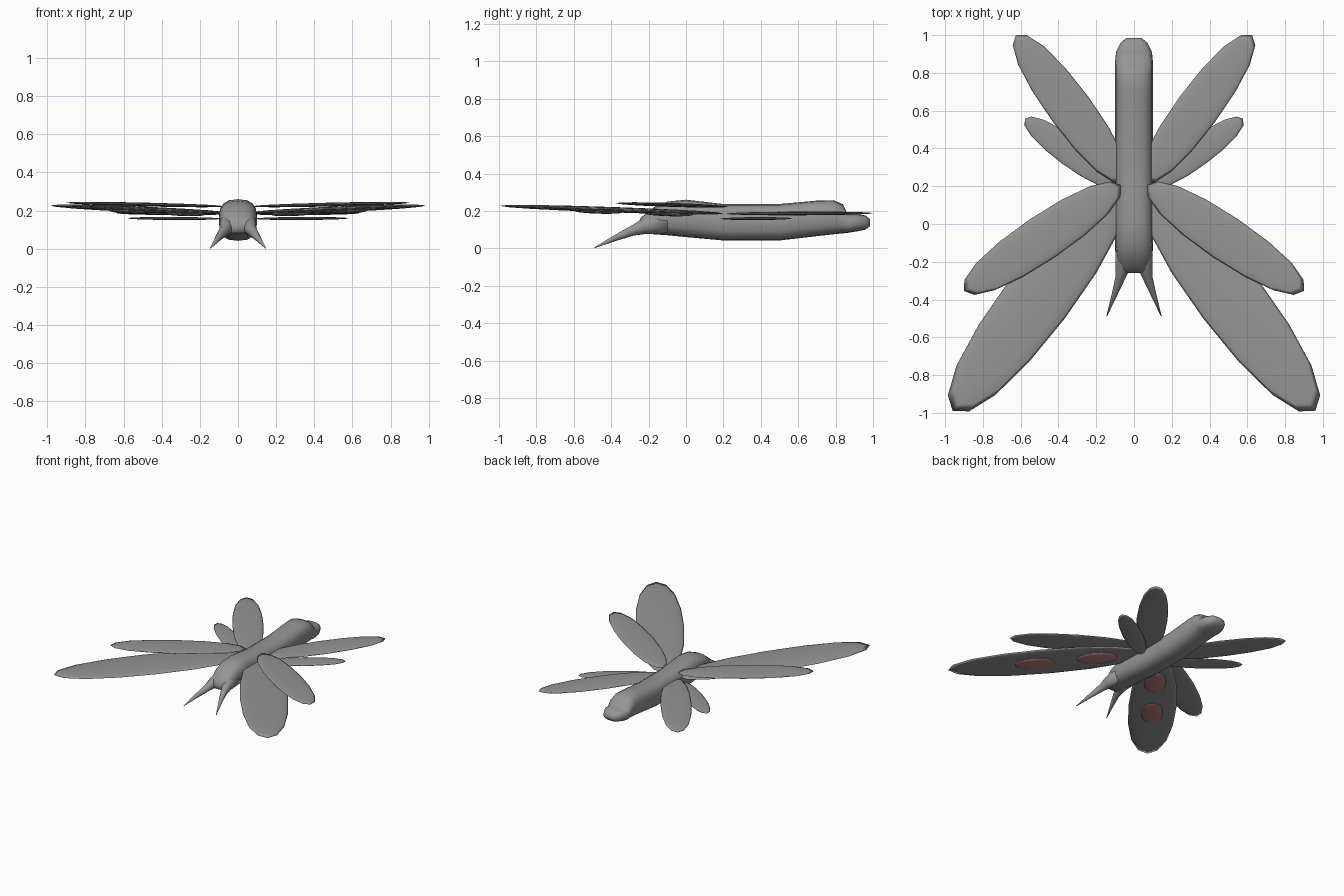
import bpy, math
from mathutils import Vector, Matrix

old = bpy.data.objects.get("Cube")
if old:
    bpy.data.objects.remove(old, do_unlink=True)


def material(name, color):
    m = bpy.data.materials.new(name)
    m.use_nodes = True
    m.diffuse_color = (*color, 1)
    m.node_tree.nodes["Principled BSDF"].inputs["Base Color"].default_value = (*color, 1)
    return m


grey = material("body grey", (0.3, 0.3, 0.3))
red = material("spot red", (0.5, 0.22, 0.22))


def finish(ob, mat):
    ob.data.materials.append(mat)
    for p in ob.data.polygons:
        p.use_smooth = True
    return ob


def pebble(name, mat, half_size, frame):
    """Rounded, flattened block fitted to half_size and placed by frame."""
    bpy.ops.mesh.primitive_cube_add(size=2)
    ob = bpy.context.object
    ob.name = name
    ob.modifiers.new("round", "SUBSURF").levels = 2
    bpy.ops.object.modifier_apply(modifier="round")
    reach = max(v.co.x for v in ob.data.vertices)
    ob.data.transform(frame @ Matrix.Diagonal((*half_size, 1)) @ Matrix.Scale(1 / reach, 4))
    return finish(ob, mat)


def loft(name, mat, sections, sides=16, power=0.75):
    """Skin of rounded rings: centre, half width, half height along y."""
    verts, faces = [], []
    for c, w, h in sections:
        for i in range(sides):
            a = 2 * math.pi * i / sides
            ca, sa = math.cos(a), math.sin(a)
            verts.append((c[0] + w * math.copysign(abs(ca) ** power, ca), c[1],
                          c[2] + h * math.copysign(abs(sa) ** power, sa)))
    for r in range(len(sections) - 1):
        for i in range(sides):
            j = (i + 1) % sides
            a, b = r * sides, (r + 1) * sides
            faces.append((a + i, b + i, b + j, a + j))
    faces.append(tuple(range(sides)))
    faces.append(tuple(reversed(range(len(verts) - sides, len(verts)))))
    me = bpy.data.meshes.new(name)
    me.from_pydata(verts, [], faces)
    ob = bpy.data.objects.new(name, me)
    bpy.context.collection.objects.link(ob)
    return finish(ob, mat)


# Body: y, half width, bottom, top
profile = [(-0.26, 0.05, 0.09, 0.13), (-0.24, 0.075, 0.08, 0.165), (-0.17, 0.092, 0.075, 0.22),
           (-0.1, 0.1, 0.07, 0.25), (0, 0.1, 0.06, 0.26), (0.2, 0.1, 0.042, 0.237),
           (0.5, 0.1, 0.042, 0.237), (0.7, 0.1, 0.065, 0.255), (0.79, 0.1, 0.075, 0.257),
           (0.84, 0.1, 0.08, 0.235), (0.86, 0.1, 0.082, 0.19), (0.91, 0.095, 0.09, 0.185),
           (0.96, 0.07, 0.1, 0.175), (0.985, 0.04, 0.12, 0.155)]
loft("body", grey, [((0, y, (lo + hi) / 2), w, (hi - lo) / 2) for y, w, lo, hi in profile])

# Wings: root, tip, half chord, half thickness
wings = {
    "large_front_wing": ((0.06, 0.2, 0.185), (0.96, -0.99, 0.228), 0.178, 0.014),
    "upper_front_wing": ((0.07, 0.205, 0.222), (0.9, -0.355, 0.242), 0.12, 0.01),
    "small_rear_wing": ((0.09, 0.2, 0.158), (0.578, 0.557, 0.16), 0.075, 0.008),
    "large_rear_wing": ((0.05, 0.22, 0.185), (0.625, 1.0, 0.188), 0.115, 0.01),
}
for side, s in (("left", 1), ("right", -1)):
    for name, (root, tip, chord, thick) in wings.items():
        root, tip = [Vector((s * p[0], p[1], p[2])) for p in (root, tip)]
        along = (tip - root).normalized()
        across = Vector((0, 0, 1)).cross(along).normalized()
        up = along.cross(across)
        turn = Matrix((along, across, up)).transposed().to_4x4()
        mid = (root + tip) / 2
        pebble(f"{side}_{name}", grey, ((tip - root).length / 2, chord, thick),
               Matrix.Translation(mid) @ turn)
        # Spots under the large front wing
        if name == "large_front_wing":
            for k, t in enumerate((0.09, -0.38)):
                spot = mid + along * t - up * (thick - 0.002)
                pebble(f"{side}_wing_spot_{k + 1}", red, (0.15, 0.08, 0.012),
                       Matrix.Translation(spot) @ turn)

    # Pointed feeler
    spike = [(0.05, -0.1, 0.14, 0.05, 0.06), (0.056, -0.22, 0.122, 0.042, 0.046),
             (0.07, -0.28, 0.098, 0.028, 0.03), (0.105, -0.38, 0.055, 0.015, 0.017),
             (0.145, -0.49, 0.003, 0.002, 0.002)]
    loft(f"{side}_feeler", grey, [((s * x, y, z), w, h) for x, y, z, w, h in spike], 12, 1)
